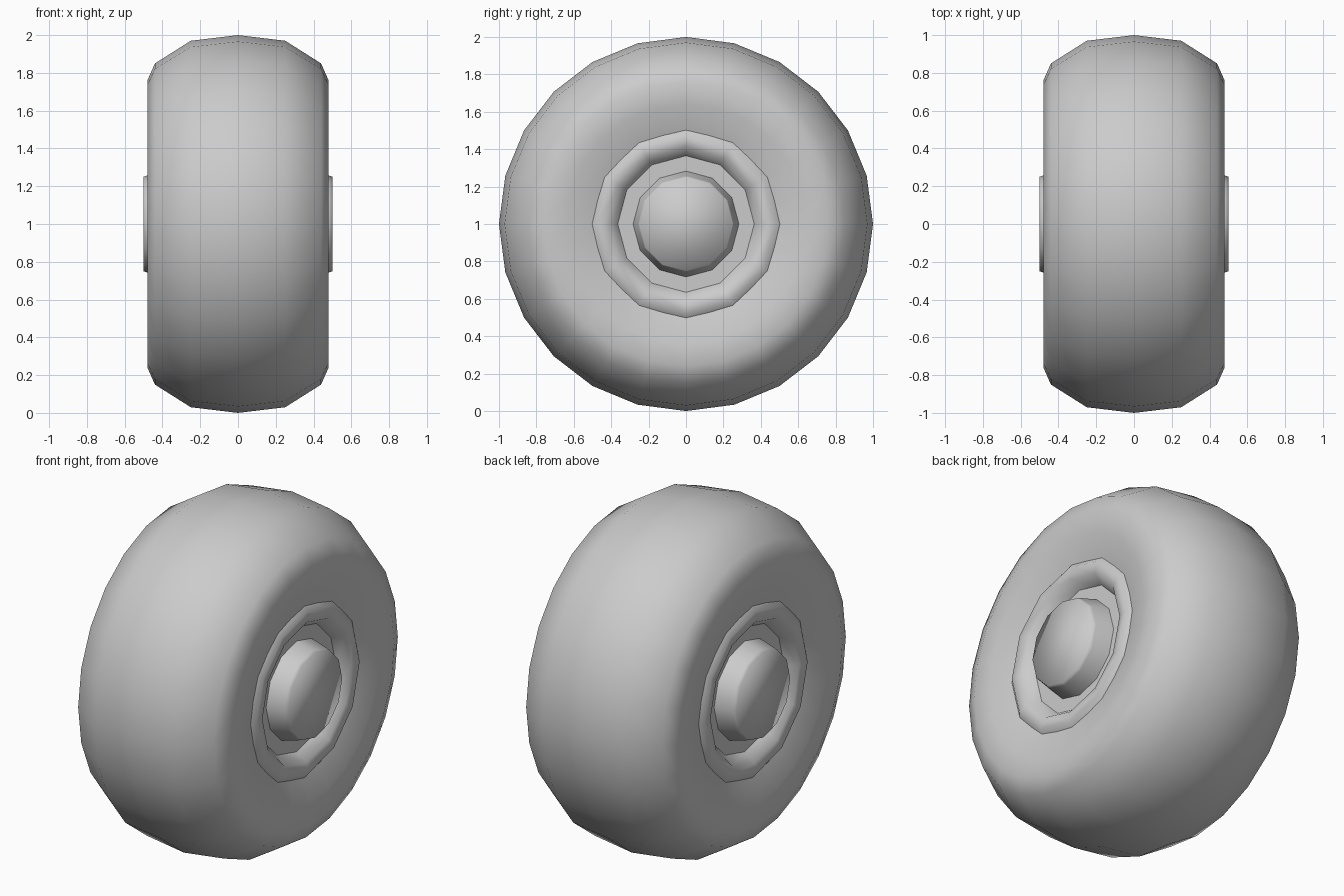
import bpy, bmesh, math

if "Cube" in bpy.data.objects:
    bpy.data.objects.remove(bpy.data.objects["Cube"])


def lathe(name, profile, sides, cap=False):
    """Spin (x, radius) points around the axle, smooth them, mirror to -x."""
    bm = bmesh.new()
    rings = []
    for x, r in profile:
        ring = []
        for k in range(sides):
            a = 2 * math.pi * k / sides
            ring.append(bm.verts.new((x, r * math.sin(a), r * math.cos(a))))
        rings.append(ring)
    for p, q in zip(rings, rings[1:]):
        for k in range(sides):
            n = (k + 1) % sides
            bm.faces.new((p[k], q[k], q[n], p[n]))
    if cap:
        face = bm.faces.new(rings[-1])
        face.normal_update()
        if face.normal.x < 0:
            face.normal_flip()
    for f in bm.faces:
        f.smooth = True
    mesh = bpy.data.meshes.new(name)
    bm.to_mesh(mesh)
    bm.free()
    obj = bpy.data.objects.new(name, mesh)
    bpy.context.collection.objects.link(obj)
    obj.location.z = 1.0
    mod = obj.modifiers.new("both_sides", 'MIRROR')
    mod.use_axis = (True, False, False)
    return obj


# Tyre: rounded tread and sidewall dipping in towards the rim
lathe("tyre", [(0, 1.0), (0.25, 0.97), (0.44, 0.85), (0.48, 0.76),
               (0.47, 0.64), (0.43, 0.49), (0.41, 0.44)], 24)

# Rim: raised lip around the recess
lathe("rim_lip", [(0.425, 0.512), (0.455, 0.475), (0.445, 0.41), (0.38, 0.365)], 12)

# Recessed wheel disc
lathe("wheel_disc", [(0.38, 0.366)], 12, cap=True)

# Hub cap: tapered, softly shaded
lathe("hub_cap", [(0.38, 0.283), (0.48, 0.257), (0.50, 0.25)], 12, cap=True)
